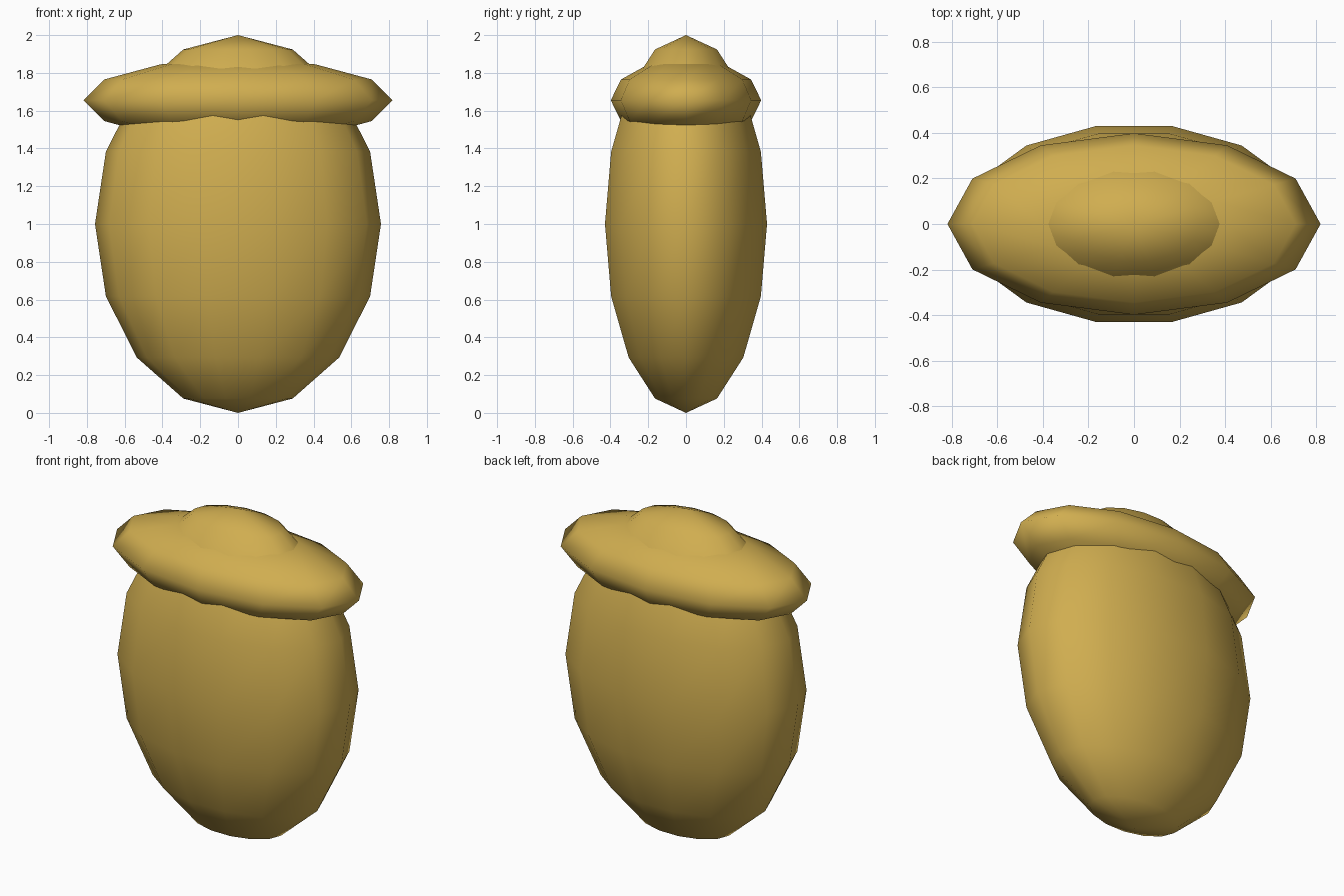
import bpy, bmesh
from math import sin, cos, pi

if "Cube" in bpy.data.objects:
    bpy.data.objects.remove(bpy.data.objects["Cube"])

mat = bpy.data.materials.new("ochre")
mat.diffuse_color = (0.63, 0.42, 0.08, 1)
mat.use_nodes = True
mat.node_tree.nodes["Principled BSDF"].inputs["Base Color"].default_value = mat.diffuse_color


def ellipsoid(name, segments, rings, radii, z):
    """Low-poly ellipsoid with its first meridian on the x axis."""
    rx, ry, rz = radii
    bm = bmesh.new()
    bottom = bm.verts.new((0, 0, z - rz))
    top = bm.verts.new((0, 0, z + rz))
    loops = []
    for i in range(1, rings):
        a = pi * i / rings
        loops.append([bm.verts.new((rx * sin(a) * cos(2 * pi * j / segments),
                                    ry * sin(a) * sin(2 * pi * j / segments),
                                    z - rz * cos(a))) for j in range(segments)])
    for j in range(segments):
        k = (j + 1) % segments
        bm.faces.new((bottom, loops[0][k], loops[0][j]))
        bm.faces.new((top, loops[-1][j], loops[-1][k]))
        for lo, hi in zip(loops, loops[1:]):
            bm.faces.new((lo[j], lo[k], hi[k], hi[j]))
    for f in bm.faces:
        f.smooth = True
    mesh = bpy.data.meshes.new(name)
    bm.to_mesh(mesh)
    bm.free()
    mesh.materials.append(mat)
    obj = bpy.data.objects.new(name, mesh)
    bpy.context.collection.objects.link(obj)
    return obj


# Tall flattened body whose crown pokes through the brim
ellipsoid("body", 14, 8, (0.757, 0.44, 1.0), 1.0)

# Wide flat brim around the upper body
ellipsoid("brim", 12, 6, (0.818, 0.398, 0.22), 1.655)
